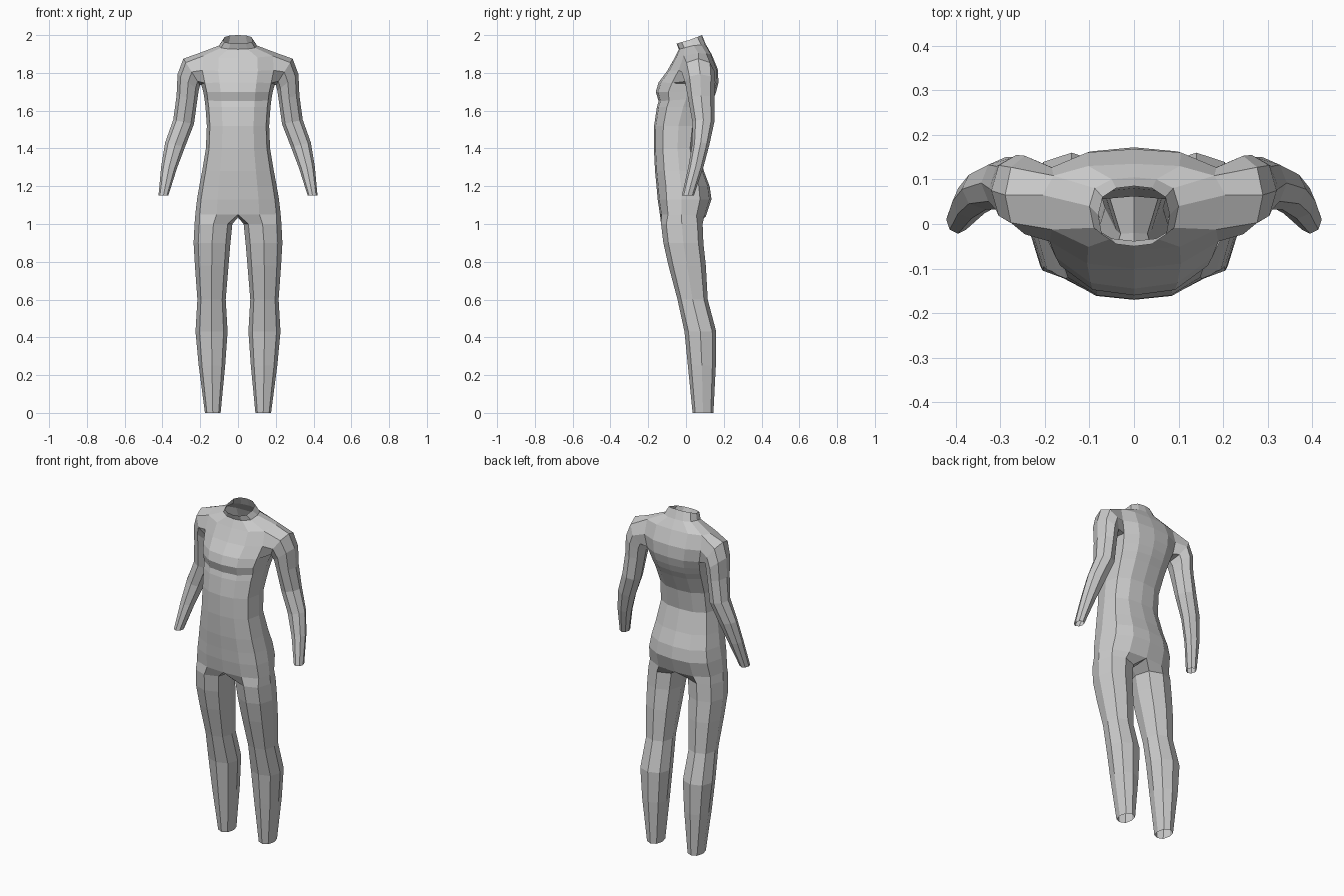
import bpy, bmesh
from math import sin, cos, radians, pi
from mathutils import Vector

if "Cube" in bpy.data.objects:
    bpy.data.objects.remove(bpy.data.objects["Cube"])

bm = bmesh.new()


def add_ring(points):
    return [bm.verts.new(p) for p in points]


def skin(a, b, closed=True, skip=()):
    n = len(a)
    for i in range(n if closed else n - 1):
        if i not in skip:
            j = (i + 1) % n
            bm.faces.new((a[i], a[j], b[j], b[i]))


# Half torso section, front centre -> side -> back centre
def torso_section(zf, zs, zb, w, yf, ys, yb):
    pts = []
    for fx, t in ((0, 1), (.5, .93), (.9, .62), (1, 0)):
        pts.append((fx * w, ys + (yf - ys) * t, zs + (zf - zs) * t))
    for fx, t in ((.88, .62), (.5, .93), (0, 1)):
        pts.append((fx * w, ys + (yb - ys) * t, zs + (zb - zs) * t))
    return pts


# z front, z side, z back, half width, y front, y side, y back
torso = [
    (1.05, 1.05, 1.04, .226, -.138, -.025, .105),
    (1.13, 1.13, 1.13, .217, -.150, -.025, .135),
    (1.20, 1.20, 1.20, .205, -.156, -.025, .125),
    (1.28, 1.28, 1.28, .190, -.164, -.035, .095),
    (1.40, 1.40, 1.40, .170, -.170, -.045, .062),
    (1.52, 1.52, 1.52, .165, -.169, -.040, .080),
    (1.62, 1.62, 1.62, .172, -.154, -.015, .125),
    (1.65, 1.66, 1.66, .177, -.145, .000, .145),
    (1.70, 1.70, 1.70, .184, -.160, .015, .160),
    (1.75, 1.74, 1.75, .195, -.145, .040, .172),
    (1.81, 1.82, 1.82, .210, -.100, .060, .168),
    (1.88, 1.905, 1.90, .205, -.060, .065, .135),
    (1.925, 1.945, 1.95, .100, -.038, .040, .105),
    (1.955, 1.975, 2.0, .080, -.050, .020, .085),
]
rings = [add_ring(torso_section(*r)) for r in torso]
LO = 9
for i in range(len(rings) - 1):
    skin(rings[i], rings[i + 1], closed=False,
         skip=(2, 3) if i in (LO, LO + 1) else ())


# Arm, growing out of the opening left in the torso side
def arm_section(x, y, z, ru, rv, elev):
    e = radians(elev)
    u = Vector((cos(e), 0, sin(e)))
    c = Vector((x, y, z))
    return [c - u * ru * cos(k * pi / 4) + Vector((0, rv * sin(k * pi / 4), 0))
            for k in range(8)]


arm = [
    (.245, .065, 1.805, .083, .088, 58),
    (.264, .075, 1.750, .071, .080, 38),
    (.270, .080, 1.670, .056, .070, 10),
    (.288, .092, 1.540, .056, .058, 12),
    (.333, .078, 1.420, .054, .046, 12),
    (.365, .052, 1.300, .042, .040, 8),
    (.395, .010, 1.150, .026, .032, 0),
]
lo, mid, hi = rings[LO:LO + 3]
prev = [lo[3], lo[4], mid[4], hi[4], hi[3], hi[2], mid[2], lo[2]]
for r in arm:
    cur = add_ring(arm_section(*r))
    skin(prev, cur)
    prev = cur
bm.verts.remove(mid[3])


# Leg, starting from the half torso ring plus the crotch point
def leg_section(z, xi, xo, yf, yb):
    cx, cy, rx, ry = (xi + xo) / 2, (yf + yb) / 2, (xo - xi) / 2, (yb - yf) / 2
    pts = []
    for k in range(8):
        a = radians(225 + 45 * k)
        f = 1.06 if k % 2 == 0 else 1
        pts.append((cx + rx * f * cos(a), cy + ry * f * sin(a), z))
    return pts


leg = [
    (1.00, .030, .230, -.132, .088),
    (.90, .040, .235, -.120, .092),
    (.78, .050, .228, -.093, .105),
    (.60, .065, .215, -.045, .115),
    (.43, .055, .225, -.008, .160),
    (.25, .068, .208, .010, .158),
    (0, .092, .175, .035, .145),
]
prev = rings[0] + [bm.verts.new((0, -.02, 1.035))]
for r in leg:
    cur = add_ring(leg_section(*r))
    skin(prev, cur)
    prev = cur

bmesh.ops.recalc_face_normals(bm, faces=bm.faces)
# Point the open shell outward, judged by the front chest face
bm.faces.ensure_lookup_table()
bm.normal_update()
if bm.faces[0].normal.y > 0:
    bmesh.ops.reverse_faces(bm, faces=bm.faces)

# Bodysuit object, mirrored across x
mesh = bpy.data.meshes.new("bodysuit")
bm.to_mesh(mesh)
bm.free()
suit = bpy.data.objects.new("bodysuit", mesh)
bpy.context.collection.objects.link(suit)
mirror = suit.modifiers.new("mirror", 'MIRROR')
mirror.use_clip = True
mirror.merge_threshold = .001
